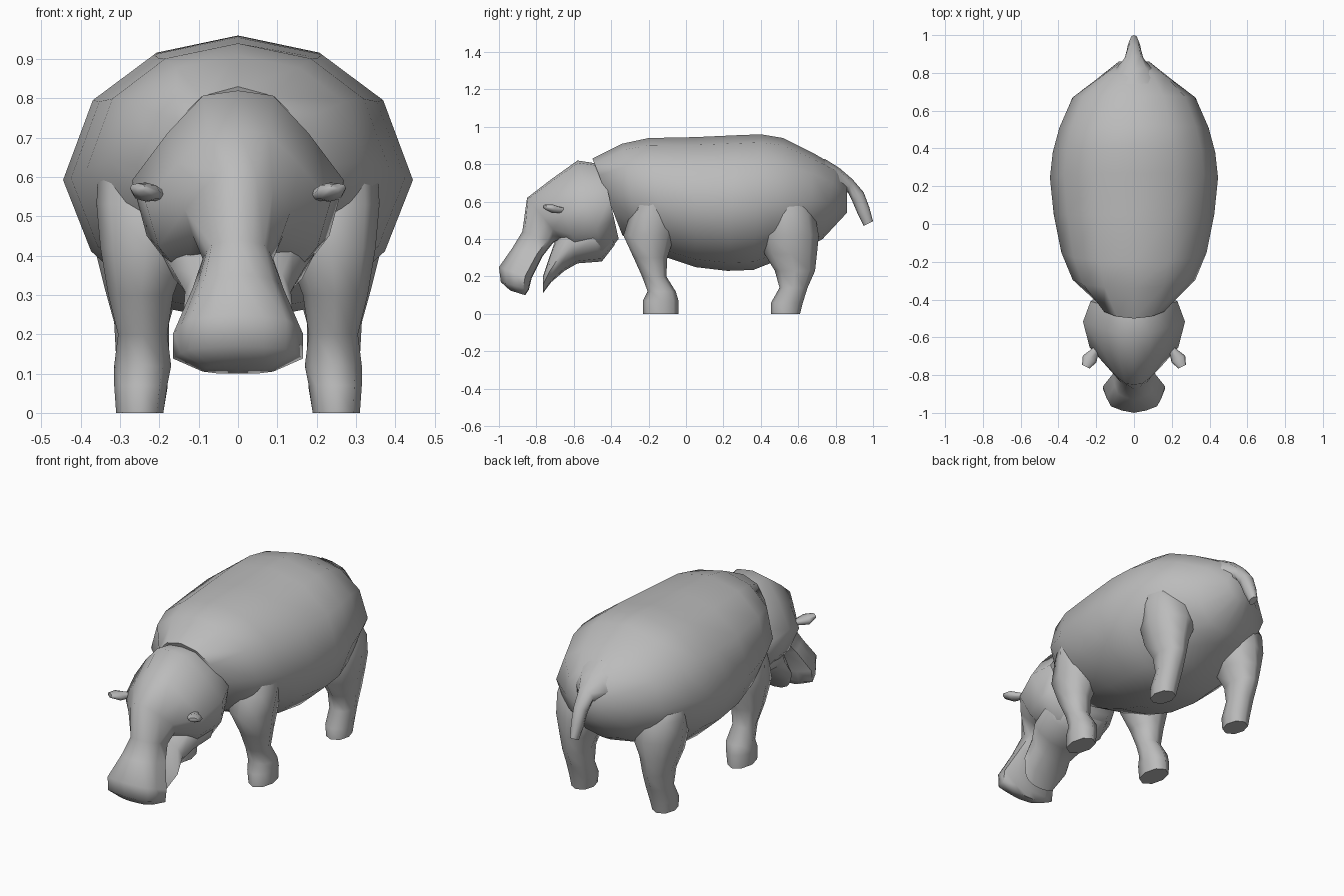
import bpy, bmesh
from mathutils import Vector

cube = bpy.data.objects.get("Cube")
if cube:
    bpy.data.objects.remove(cube)

grey = bpy.data.materials.new("grey hide")
grey.use_nodes = True
grey.diffuse_color = (0.5, 0.5, 0.5, 1)
bsdf = grey.node_tree.nodes["Principled BSDF"]
bsdf.inputs["Base Color"].default_value = (0.5, 0.5, 0.5, 1)
bsdf.inputs["Roughness"].default_value = 0.8

# Half outlines of the cross-sections, from top to bottom
BARREL = [(0, 1), (.48, .88), (.83, .56), (1, 0), (.84, -.5), (.5, -.88), (0, -1)]
SKULL = [(0, 1), (.33, .95), (.66, .58), (1, .1), (.86, -.45), (.55, -.88), (0, -1)]
MUZZLE = [(0, 1), (.4, .85), (.74, .6), (.88, .1), (1, -.6), (.6, -.95), (0, -1)]
ROUND = [(0, 1), (.72, .72), (1, 0), (.72, -.72), (0, -1)]


def ring(centre, u, v, half):
    outline = half + [(-a, b) for a, b in half[-2:0:-1]]
    return [centre + u * a + v * b for a, b in outline]


def loft(name, rings):
    """Skin a list of equal rings and close both ends."""
    bm = bmesh.new()
    rows = [[bm.verts.new(p) for p in r] for r in rings]
    n = len(rows[0])
    for a, b in zip(rows, rows[1:]):
        for i in range(n):
            j = (i + 1) % n
            bm.faces.new((a[i], a[j], b[j], b[i]))
    for row in (rows[0], rows[-1]):
        bmesh.ops.poke(bm, faces=[bm.faces.new(row)])
    bmesh.ops.recalc_face_normals(bm, faces=bm.faces)
    mesh = bpy.data.meshes.new(name)
    bm.to_mesh(mesh)
    bm.free()
    mesh.materials.append(grey)
    obj = bpy.data.objects.new(name, mesh)
    bpy.context.collection.objects.link(obj)
    bpy.ops.object.select_all(action='DESELECT')
    obj.select_set(True)
    bpy.context.view_layer.objects.active = obj
    bpy.ops.object.shade_smooth_by_angle(angle=1.2)


def spine(name, *groups):
    """Symmetric part from (outline, sections) groups.
    Each section is top y, top z, bottom y, bottom z, half width."""
    rings = []
    for half, sections in groups:
        for ty, tz, by, bz, w in sections:
            top, low = Vector((0, ty, tz)), Vector((0, by, bz))
            rings.append(ring((top + low) / 2, Vector((w, 0, 0)), (top - low) / 2, half))
    loft(name, rings)


def leg(name, side, sections):
    """Leg: each section is z, front y, back y, inner x, outer x."""
    rings = []
    for z, y0, y1, x0, x1 in sections:
        c = Vector((side * (x0 + x1) / 2, (y0 + y1) / 2, z))
        rings.append(ring(c, Vector(((x1 - x0) / 2, 0, 0)), Vector((0, (y1 - y0) / 2, 0)), ROUND))
    loft(name, rings)


# Barrel body
spine("body", (BARREL, [
    (-.50, .83, -.34, .42, .19), (-.34, .91, -.25, .37, .325), (-.2, .94, -.1, .30, .385),
    (.05, .945, .05, .25, .425), (.27, .955, .22, .23, .445), (.4, .96, .36, .235, .43),
    (.52, .94, .5, .29, .395), (.68, .86, .66, .36, .325), (.80, .79, .73, .40, .2),
    (.86, .70, .86, .54, .08)]))

# Head with flared muzzle
spine("head",
      (SKULL, [(-.45, .80, -.36, .40, .23), (-.58, .82, -.44, .31, .27),
               (-.72, .72, -.57, .31, .235), (-.85, .62, -.66, .39, .135)]),
      (MUZZLE, [(-.875, .44, -.71, .38, .09), (-.93, .35, -.765, .31, .115),
                (-1, .25, -.825, .19, .165), (-.99, .17, -.84, .13, .165),
                (-.94, .125, -.86, .1, .09)]))

# Lower jaw
spine("lower_jaw", (BARREL, [
    (-.46, .54, -.38, .37, .18), (-.54, .53, -.45, .28, .195), (-.64, .47, -.58, .27, .17),
    (-.7, .39, -.65, .23, .135), (-.735, .29, -.72, .17, .14), (-.765, .2, -.765, .11, .1)]))

# Tail
spine("tail", (ROUND, [
    (.74, .83, .78, .58, .14), (.82, .78, .84, .64, .09), (.89, .72, .865, .65, .05),
    (.95, .65, .89, .6, .038), (.98, .57, .92, .53, .032), (1, .495, .95, .47, .02)]))

# Legs and ears on both sides
for side, label in ((1, "left"), (-1, "right")):
    leg(f"front_leg_{label}", side, [
        (0, -.23, -.04, .19, .31), (.07, -.23, -.04, .18, .315), (.12, -.205, -.055, .17, .315),
        (.2, -.235, -.105, .18, .305), (.3, -.28, -.1, .165, .33), (.42, -.335, -.06, .12, .35),
        (.53, -.3, -.05, .1, .36), (.64, -.25, -.1, .1, .355)])
    leg(f"hind_leg_{label}", side, [
        (0, .455, .61, .19, .305), (.06, .455, .625, .18, .31), (.14, .5, .65, .175, .31),
        (.23, .475, .69, .175, .315), (.32, .42, .7, .15, .34), (.42, .4, .71, .1, .365),
        (.53, .41, .69, .1, .37), (.64, .45, .62, .1, .35)])
    ear = []
    for x, y, z, w, h in ((.16, -.6, .55, .03, .03), (.205, -.67, .555, .018, .016),
                          (.235, -.715, .562, .036, .024), (.255, -.755, .572, .02, .012)):
        ear.append(ring(Vector((side * x, y, z)), Vector((side * w, w * .5, 0)), Vector((0, 0, h)), ROUND))
    loft(f"ear_{label}", ear)
